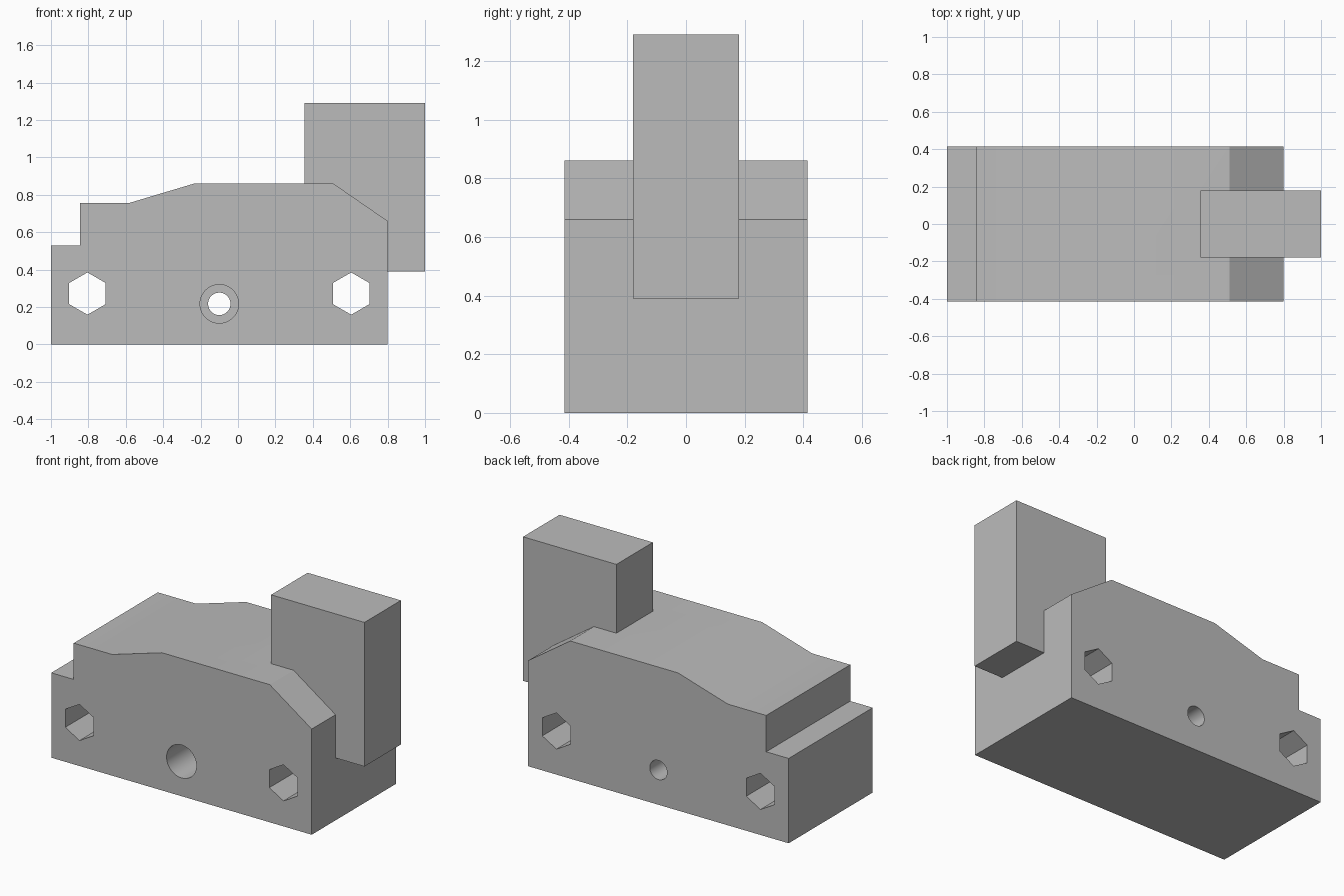
import bpy, bmesh
from math import sin, cos, pi, radians

if "Cube" in bpy.data.objects:
    bpy.data.objects.remove(bpy.data.objects["Cube"], do_unlink=True)

grey = bpy.data.materials.new("plain grey")
grey.use_nodes = True
colour = (0.5, 0.5, 0.5, 1)
grey.diffuse_color = colour
grey.node_tree.nodes["Principled BSDF"].inputs["Base Color"].default_value = colour

HALF = 0.415      # half depth of the body


def prism(name, outline, y0, y1):
    """Extrude an (x, z) outline along y."""
    bm = bmesh.new()
    face = bm.faces.new([bm.verts.new((x, y0, z)) for x, z in outline])
    new = bmesh.ops.extrude_face_region(bm, geom=[face])["geom"]
    verts = [v for v in new if isinstance(v, bmesh.types.BMVert)]
    bmesh.ops.translate(bm, verts=verts, vec=(0, y1 - y0, 0))
    bmesh.ops.recalc_face_normals(bm, faces=bm.faces)
    mesh = bpy.data.meshes.new(name)
    bm.to_mesh(mesh)
    bm.free()
    mesh.materials.append(grey)
    obj = bpy.data.objects.new(name, mesh)
    bpy.context.collection.objects.link(obj)
    return obj


def ring(x, z, radius, sides):
    """Regular polygon with a corner at the top."""
    steps = [2 * pi * i / sides for i in range(sides)]
    return [(x + radius * sin(a), z + radius * cos(a)) for a in steps]


def select_only(obj):
    bpy.ops.object.select_all(action="DESELECT")
    obj.select_set(True)
    bpy.context.view_layer.objects.active = obj


def combine(target, other, operation):
    """Apply a boolean and remove the helper."""
    other.hide_render = True
    select_only(target)
    mod = target.modifiers.new(operation.lower(), "BOOLEAN")
    mod.operation, mod.solver, mod.object = operation, "EXACT", other
    bpy.ops.object.modifier_apply(modifier=mod.name)
    bpy.data.objects.remove(other, do_unlink=True)


# Body: stepped and chamfered side outline
body = prism("body", [
    (-1, 0), (0.8, 0), (0.8, 0.66), (0.51, 0.86), (-0.235, 0.86),
    (-0.58, 0.757), (-0.845, 0.757), (-0.845, 0.53), (-1, 0.53),
], -HALF, HALF)

# Upright block set into the chamfered end
block = prism("upright_block", [
    (0.355, 0.39), (1, 0.39), (1, 1.29), (0.355, 1.29)], -0.18, 0.18)
combine(body, block, "UNION")

# Hexagonal through holes
for x in (-0.805, 0.605):
    combine(body, prism("hex_cutter", ring(x, 0.272, 0.113, 6), -0.5, 0.5), "DIFFERENCE")

# Round through hole with a wider bore from the front
combine(body, prism("hole_cutter", ring(-0.1, 0.217, 0.06, 48), -0.5, 0.5), "DIFFERENCE")
combine(body, prism("bore_cutter", ring(-0.1, 0.217, 0.103, 48), -0.5, 0), "DIFFERENCE")

select_only(body)
bpy.ops.object.shade_smooth_by_angle(angle=radians(30))
